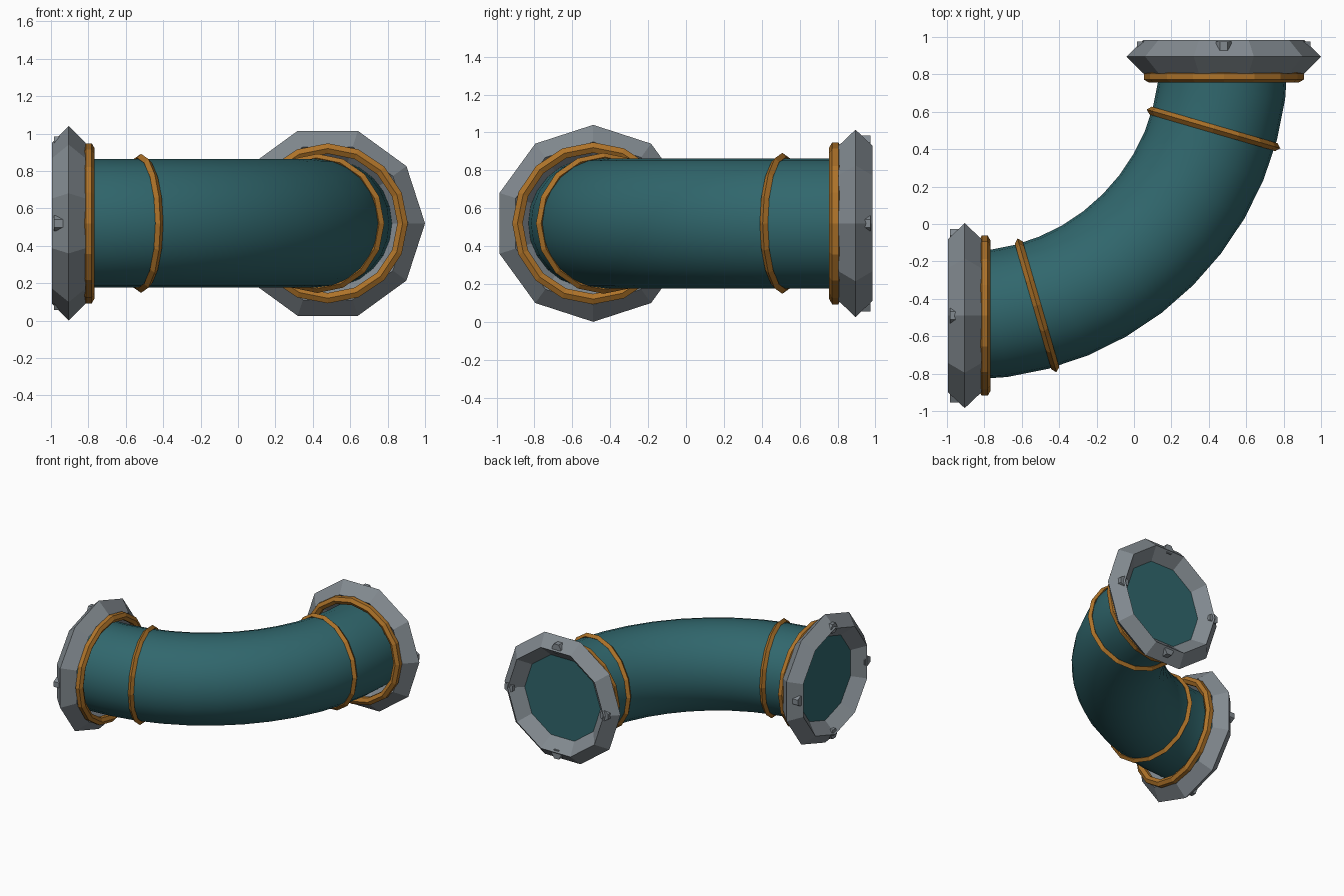
import bpy, bmesh, math
from mathutils import Matrix, Vector

if "Cube" in bpy.data.objects:
    bpy.data.objects.remove(bpy.data.objects["Cube"])

R, TUBE, H = 1.385, 0.343, 0.52          # bend radius, pipe radius, axis height
CENTRE = Vector((-0.905, 0.895, H))      # centre of the bend


def material(name, rgb):
    m = bpy.data.materials.new(name)
    m.diffuse_color = (*rgb, 1)
    m.use_nodes = True
    m.node_tree.nodes["Principled BSDF"].inputs["Base Color"].default_value = m.diffuse_color
    return m


TEAL = material("teal", (0.030, 0.135, 0.152))
GREY = material("steel grey", (0.225, 0.255, 0.280))
GOLD = material("brass orange", (0.42, 0.17, 0.022))


def frame(origin, x, z):
    """Matrix with the given local x and z axes."""
    x, z = Vector(x), Vector(z)
    m = Matrix((x, z.cross(x), z)).transposed().to_4x4()
    m.translation = origin
    return m


def on_bend(deg):
    """Frame on the pipe axis, local z along the pipe."""
    a = math.radians(deg)
    out = Vector((math.sin(a), -math.cos(a), 0))
    return frame(CENTRE + out * R, out, (math.cos(a), math.sin(a), 0))


def finish(name, bm, mat, matrix=None):
    bmesh.ops.recalc_face_normals(bm, faces=bm.faces)
    me = bpy.data.meshes.new(name)
    bm.to_mesh(me)
    bm.free()
    me.materials.append(mat)
    ob = bpy.data.objects.new(name, me)
    bpy.context.collection.objects.link(ob)
    if matrix:
        ob.matrix_world = matrix
    return ob


def ring(name, matrix, profile, sides, mat):
    """Closed (radius, height) profile turned around local z."""
    bm = bmesh.new()
    loops = []
    for i in range(sides):
        a = math.tau * i / sides
        loops.append([bm.verts.new((r * math.cos(a), r * math.sin(a), h)) for r, h in profile])
    n = len(profile)
    for i in range(sides):
        p, q = loops[i], loops[(i + 1) % sides]
        for j in range(n):
            k = (j + 1) % n
            bm.faces.new((p[j], q[j], q[k], p[k]))
    return finish(name, bm, mat, matrix)


def section(major, minor, count, turn=0.0):
    return [(major + minor * math.cos(math.tau * j / count + turn),
             minor * math.sin(math.tau * j / count + turn)) for j in range(count)]


# Curved pipe with closed ends
bm = bmesh.new()
SIDES, STEPS = 24, 12
loops = []
for s in range(STEPS + 1):
    m = on_bend(90 * s / STEPS)
    loops.append([bm.verts.new(m @ Vector((TUBE * math.cos(math.tau * i / SIDES),
                                           TUBE * math.sin(math.tau * i / SIDES), 0)))
                  for i in range(SIDES)])
for p, q in zip(loops, loops[1:]):
    for i in range(SIDES):
        k = (i + 1) % SIDES
        bm.faces.new((p[i], p[k], q[k], q[i]))
bm.faces.new(loops[0])
bm.faces.new(loops[-1])
pipe = finish("curved_pipe", bm, TEAL)
bpy.context.view_layer.objects.active = pipe
pipe.select_set(True)
bpy.ops.object.shade_smooth_by_angle(angle=math.radians(40))

# Thin bands around the bend
for name, deg in (("left_band", 16.2), ("back_band", 73.8)):
    ring(name, on_bend(deg), section(0.35, 0.022, 4), 16, GOLD)

# Both ends: flange, collar and four hexagonal bolts
ends = {
    "left": frame((-0.905, -0.49, H), (0, 0, 1), (-1, 0, 0)),
    "back": frame((0.48, 0.895, H), (1, 0, 0), (0, 1, 0)),
}
for side, m in ends.items():
    ring(side + "_flange", m, section(0.43, 0.09, 4), 10, GREY)
    ring(side + "_collar", m @ Matrix.Translation((0, 0, -0.107)),
         section(0.40, 0.032, 6, math.pi / 6), 16, GOLD)
    for i in range(4):
        bm = bmesh.new()
        bmesh.ops.create_cone(bm, cap_ends=True, segments=6, radius1=0.042,
                              radius2=0.042, depth=0.11)
        bmesh.ops.rotate(bm, verts=bm.verts, matrix=Matrix.Rotation(math.pi / 6, 3, 'Z'))
        # keep a flat of the hexagon facing outward
        flat = min(abs(math.atan2(v.co.y, v.co.x)) for v in bm.verts)
        if flat < 0.1:
            bmesh.ops.rotate(bm, verts=bm.verts, matrix=Matrix.Rotation(math.pi / 6, 3, 'Z'))
        place = Matrix.Rotation(math.pi / 2 * i, 4, 'Z') @ Matrix.Translation((0.428, 0, 0.025))
        finish(f"{side}_bolt_{i + 1}", bm, GREY, m @ place)
